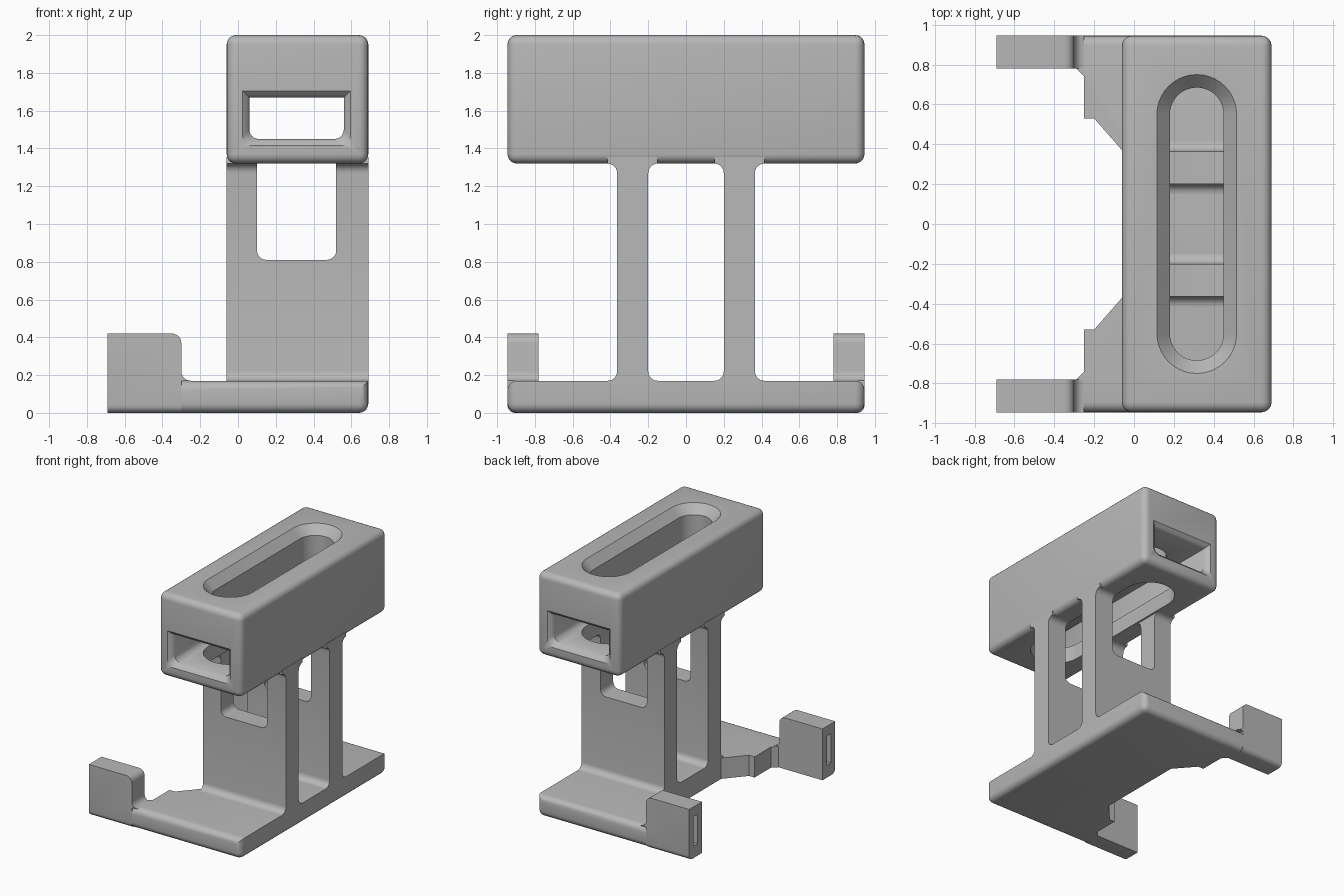
import bpy, bmesh
from math import sin, cos, pi, radians

if "Cube" in bpy.data.objects:
    bpy.data.objects.remove(bpy.data.objects["Cube"], do_unlink=True)

grey = bpy.data.materials.new("plain_grey")
grey.use_nodes = True
COLOUR = (0.48, 0.48, 0.48, 1)
grey.diffuse_color = COLOUR
grey.node_tree.nodes["Principled BSDF"].inputs["Base Color"].default_value = COLOUR

LEFT, RIGHT, HALF_Y = -0.06, 0.69, 0.945
MID_X = (LEFT + RIGHT) / 2
ROUND = 0.05


def arc(cx, cy, r, start, end, n=6):
    """Points on an arc, angles in degrees."""
    angles = [radians(start + (end - start) * i / n) for i in range(n + 1)]
    return [(cx + r * cos(a), cy + r * sin(a)) for a in angles]


def loft(name, rings, bevel_rule=None, width=ROUND):
    """Closed solid through matching rings; edges picked by the rule are rounded."""
    bm = bmesh.new()
    loops = [[bm.verts.new(p) for p in ring] for ring in rings]
    n = len(loops[0])
    for a, b in zip(loops, loops[1:]):
        for i in range(n):
            j = (i + 1) % n
            bm.faces.new((a[i], a[j], b[j], b[i]))
    bm.faces.new(loops[0])
    bm.faces.new(loops[-1])
    bmesh.ops.recalc_face_normals(bm, faces=bm.faces)
    if bevel_rule:
        edges = [e for e in bm.edges if bevel_rule(*(e.verts[0].co + e.verts[1].co) / 2)]
        bmesh.ops.bevel(bm, geom=edges, offset=width, segments=5, profile=0.5, affect='EDGES')
    mesh = bpy.data.meshes.new(name)
    bm.to_mesh(mesh)
    bm.free()
    mesh.materials.append(grey)
    obj = bpy.data.objects.new(name, mesh)
    bpy.context.collection.objects.link(obj)
    return obj


def activate(obj):
    bpy.ops.object.select_all(action='DESELECT')
    obj.select_set(True)
    bpy.context.view_layer.objects.active = obj


def cut(obj, cutter):
    """Subtract the cutter and discard it."""
    cutter.hide_render = True
    mod = obj.modifiers.new("cut", 'BOOLEAN')
    mod.operation, mod.solver, mod.object = 'DIFFERENCE', 'EXACT', cutter
    activate(obj)
    bpy.ops.object.modifier_apply(modifier=mod.name)
    bpy.data.objects.remove(cutter, do_unlink=True)


def block(name, x, y, z, rule=None, width=ROUND):
    rings = [[(x[0], y[0], h), (x[1], y[0], h), (x[1], y[1], h), (x[0], y[1], h)] for h in z]
    return loft(name, rings, rule, width)


def stadium(r, z):
    """Long round-ended outline running along y."""
    outline = arc(MID_X, 0.55, r, 0, 180, 20) + arc(MID_X, -0.55, r, 180, 360, 20)
    return [(x, y, z) for x, y in outline]


def tunnel_ring(y, grow):
    """Opening with round lower corners, enlarged by grow."""
    x0, x1, z0, z1 = 0.06 - grow, 0.56 + grow, 1.45 - grow, 1.67 + grow
    pts = [(x1, z1), (x0, z1)]
    pts += arc(x0 + ROUND, z0 + ROUND, ROUND, 180, 270)
    pts += arc(x1 - ROUND, z0 + ROUND, ROUND, 270, 360)
    return [(x, y, z) for x, z in pts]


# Base plate with the two arms reaching out to the hooks
half = [(RIGHT, HALF_Y), (-0.3, HALF_Y), (-0.3, 0.78), (-0.29, 0.78), (-0.25, 0.74),
        (-0.25, 0.53), (-0.2, 0.53), (LEFT, 0.37)]
outline = half + [(x, -y) for x, y in reversed(half)]
base = loft("base_plate", [[(x, y, z) for x, y in outline] for z in (0, 0.17)],
            lambda x, y, z: (abs(y) > 0.94 and x > -0.29) or (x > 0.68 and z < 0.01))

# Upper housing: rounded box, lengthwise tunnel, slots above and below
housing = block("housing", (LEFT, RIGHT), (-HALF_Y, HALF_Y), (1.32, 2), lambda x, y, z: True)
flare = [(1.0, 0.035), (HALF_Y, 0.035), (0.925, 0.012), (0.905, 0)]
stations = [(-y, g) for y, g in flare] + flare[::-1]
cut(housing, loft("tunnel_cutter", [tunnel_ring(y, g) for y, g in stations]))
cut(housing, loft("top_slot_cutter", [stadium(r, z) for r, z in
                                      ((0.135, 1.56), (0.135, 1.93), (0.2, 2), (0.2, 2.1))]))
cut(housing, loft("lower_slot_cutter", [stadium(0.2, z) for z in (1.2, 1.56)]))

parts = [base, housing]
for side, word in ((1, "back"), (-1, "front")):
    # Upright rib flaring into the base and housing, with a window
    inner, outer, foot, head = 0.2, 0.365, 0.17, 1.32
    profile = arc(outer + ROUND, foot + ROUND, ROUND, 270, 180)
    profile += arc(outer + ROUND, head - ROUND, ROUND, 180, 90)
    profile += [(outer + ROUND, head + 0.035), (inner - ROUND, head + 0.035)]
    profile += arc(inner - ROUND, head - ROUND, ROUND, 90, 0)
    profile += arc(inner - ROUND, foot + ROUND, ROUND, 0, -90)
    rib = loft(word + "_rib", [[(x, y * side, z) for y, z in profile] for x in (LEFT, RIGHT)])
    window = block("window_cutter", (0.1, 0.52), sorted((0.1 * side, 0.5 * side)), (0.81, 1.5),
                   lambda x, y, z: z < 0.82 and (x < 0.11 or x > 0.51))
    cut(rib, window)

    # Hook block with rounded shoulder, fillet and a blind slot in its end
    profile = [(-0.69, 0), (-0.3, 0), (-0.3, 0.17)]
    profile += arc(-0.25, 0.22, ROUND, 270, 180)
    profile += arc(-0.35, 0.37, ROUND, 0, 90) + [(-0.69, 0.42)]
    hook = loft(word + "_hook", [[(x, y * side, z) for x, z in profile] for y in (0.78, HALF_Y)],
                lambda x, y, z: abs(y) > 0.94 and z < 0.001, 0.04)
    cut(hook, block("slot_cutter", (-0.8, -0.4), sorted((0.838 * side, 0.888 * side)), (0.1, 0.34)))
    parts += [rib, hook]

for part in parts:
    activate(part)
    bpy.ops.object.shade_smooth_by_angle(angle=radians(32))
